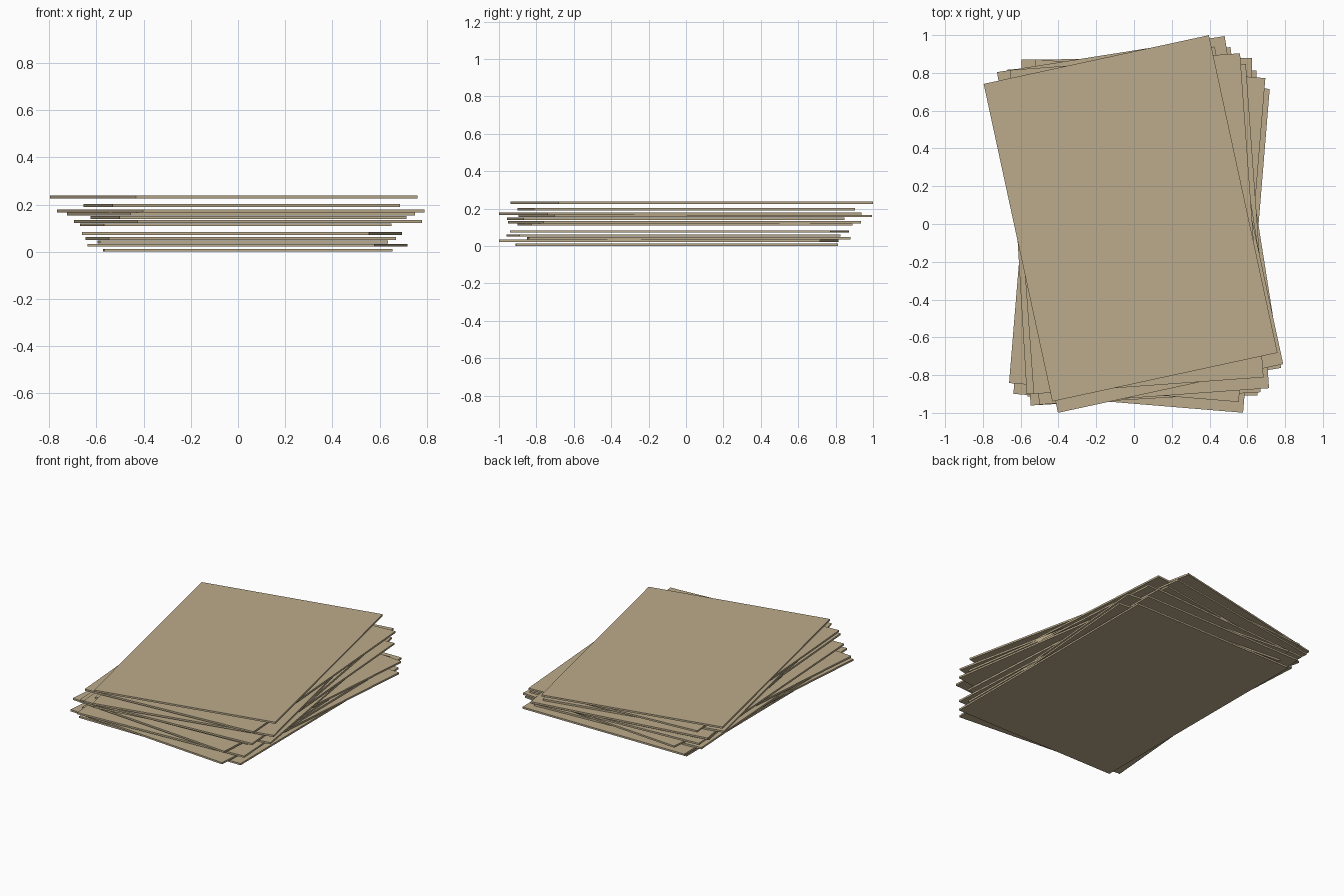
import bpy
from math import radians

W, H, T = 1.22, 1.72, 0.012   # sheet width, length, thickness

# x, y, centre height, turn in degrees
SHEETS = [
    (0.042, -0.050, 0.007, 0.2),
    (0.040, -0.092, 0.028, -4.7),
    (0.020, 0.015, 0.042, 0.4),
    (0.012, -0.067, 0.056, 3.3),
    (0.017, -0.035, 0.078, -4.7),
    (-0.010, -0.005, 0.115, 3.4),
    (0.042, -0.008, 0.128, 9.0),
    (0.045, -0.055, 0.146, 4.1),
    (0.012, 0.050, 0.161, 9.0),
    (0.012, -0.030, 0.173, 12.2),
    (0.015, 0.002, 0.197, 4.15),
    (-0.018, 0.030, 0.232, 12.2),
]

paper = bpy.data.materials.new("tan_paper")
paper.diffuse_color = (0.50, 0.41, 0.26, 1)

# Loose stack of paper sheets, each slightly turned and shifted
for i, (x, y, z, turn) in enumerate(SHEETS, 1):
    bpy.ops.mesh.primitive_cube_add(size=1, location=(x, y, z),
                                    rotation=(0, 0, radians(turn)))
    sheet = bpy.context.object
    sheet.name = f"paper_sheet_{i:02d}"
    sheet.scale = (W, H, T)
    sheet.data.materials.append(paper)
